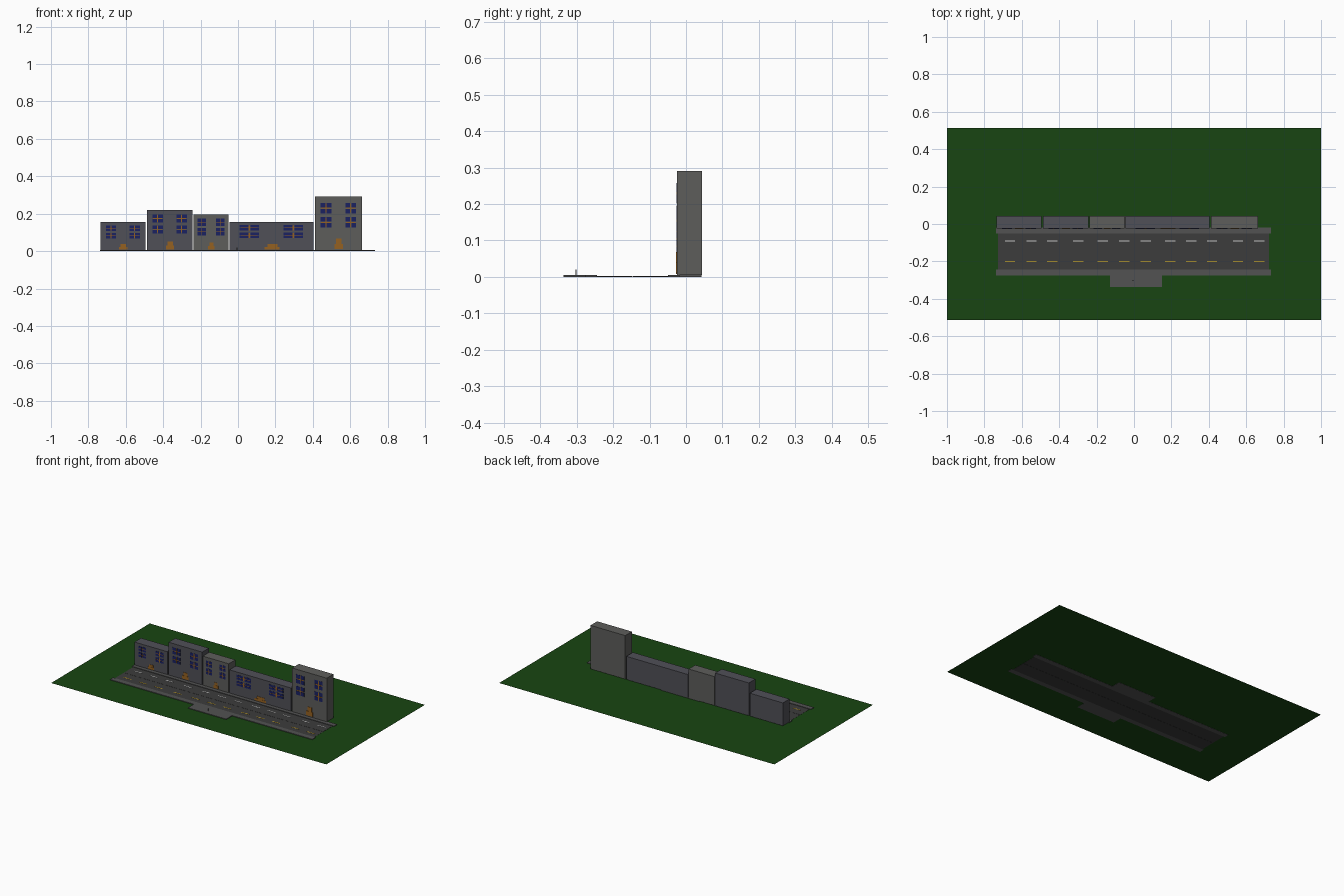
import bpy

if "Cube" in bpy.data.objects:
    bpy.data.objects.remove(bpy.data.objects["Cube"])


def mat(name, r, g, b):
    m = bpy.data.materials.new(name)
    m.diffuse_color = (r, g, b, 1)
    m.use_nodes = True
    m.node_tree.nodes["Principled BSDF"].inputs["Base Color"].default_value = m.diffuse_color
    return m


GRASS = mat("grass_green", 0.009, 0.06, 0.006)
ASPHALT = mat("asphalt", 0.045, 0.045, 0.045)
PAVING = mat("paving", 0.085, 0.085, 0.085)
COOL = mat("cool_wall", 0.08, 0.08, 0.095)
WARM = mat("warm_wall", 0.11, 0.11, 0.105)
GLASS = mat("window_blue", 0.01, 0.015, 0.12)
WOOD = mat("door_orange", 0.3, 0.12, 0.015)
WHITE = mat("line_white", 0.7, 0.7, 0.7)
YELLOW = mat("line_yellow", 0.5, 0.32, 0.02)

CUBE_FACES = [(0, 1, 3, 2), (4, 6, 7, 5), (0, 4, 5, 1),
              (2, 3, 7, 6), (0, 2, 6, 4), (1, 5, 7, 3)]


def boxes(name, spans, material):
    """One object made of boxes given as (x0, x1, y0, y1, z0, z1)."""
    verts, faces = [], []
    for x0, x1, y0, y1, z0, z1 in spans:
        n = len(verts)
        verts += [(x, y, z) for x in (x0, x1) for y in (y0, y1) for z in (z0, z1)]
        faces += [tuple(n + i for i in f) for f in CUBE_FACES]
    me = bpy.data.meshes.new(name)
    me.from_pydata(verts, [], faces)
    me.materials.append(material)
    ob = bpy.data.objects.new(name, me)
    bpy.context.collection.objects.link(ob)
    return ob


# Grass sheet
bpy.ops.mesh.primitive_plane_add(size=2, location=(0, 0, 0.001))
grass = bpy.context.object
grass.name = "grass"
grass.scale = (1, 0.512, 1)
grass.data.materials.append(GRASS)

# Two road strips, with the seam between them
MID = -0.147
boxes("road", [(-0.727, 0.722, -0.244, MID - 0.0007, 0, 0.002),
               (-0.727, 0.722, MID + 0.0007, -0.05, 0, 0.002)], ASPHALT)

# Pavements, mirrored across the road, each with a wider pad
for name, s in (("front_pavement", -1), ("rear_pavement", 1)):
    spans = []
    for x0, x1, a, b in ((-0.737, 0.733, 0.097, 0.129), (-0.128, 0.15, 0.129, 0.19)):
        y0, y1 = sorted((MID + s * a, MID + s * b))
        spans.append((x0, x1, y0, y1, 0, 0.005))
    boxes(name, spans, PAVING)

# Lane dashes
DASHES = (-0.663, -0.548, -0.436, -0.299, -0.168, -0.053,
          0.064, 0.193, 0.305, 0.417, 0.556, 0.67)
for name, y, m in (("white_dashes", -0.09, WHITE), ("yellow_dashes", -0.201, YELLOW)):
    boxes(name, [(x - 0.028, x + 0.028, y - 0.003, y + 0.003, 0.002, 0.0028)
                 for x in DASHES], m)

# Small post on the front pad
boxes("pad_post", [(-0.007, -0.003, -0.304, -0.3, 0.005, 0.02)], PAVING)

BASE, FRONT, BACK = 0.005, -0.025, 0.044


def house(i, x0, x1, top, wall):
    w, h = x1 - x0, top - BASE

    def rect(u0, u1, v0, v1, depth):
        return (x0 + u0 * w, x0 + u1 * w, FRONT - depth, FRONT + 0.002,
                BASE + v0 * h, BASE + v1 * h)

    boxes(f"house_{i}", [(x0, x1, FRONT, BACK, BASE, top)], wall)
    panes, bars = [], []
    for u in (0.235, 0.76):
        for v in (0.785, 0.52):
            # 2 x 2 panes around a small cross
            for su in (-1, 1):
                for sv in (-1, 1):
                    us = sorted((u + su * 0.012, u + su * 0.115))
                    vs = sorted((v + sv * 0.012, v + sv * 0.1))
                    panes.append(rect(*us, *vs, 0.001))
            bars.append(rect(u - 0.1, u + 0.1, v - 0.01, v + 0.01, 0.0008))
            bars.append(rect(u - 0.01, u + 0.01, v - 0.085, v + 0.085, 0.0008))
    boxes(f"house_{i}_panes", panes, GLASS)
    boxes(f"house_{i}_window_bars", bars, WOOD)
    # Door with a wider step block below
    boxes(f"house_{i}_door", [rect(0.45, 0.57, 0.12, 0.22, 0.002),
                              rect(0.415, 0.597, 0.02, 0.12, 0.003)], WOOD)


# Row of houses
for i, (x0, x1, top, wall) in enumerate((
        (-0.735, -0.495, 0.155, COOL), (-0.487, -0.243, 0.22, COOL),
        (-0.238, -0.05, 0.195, WARM), (-0.045, 0.403, 0.157, COOL),
        (0.411, 0.663, 0.291, WARM)), 1):
    house(i, x0, x1, top, wall)
